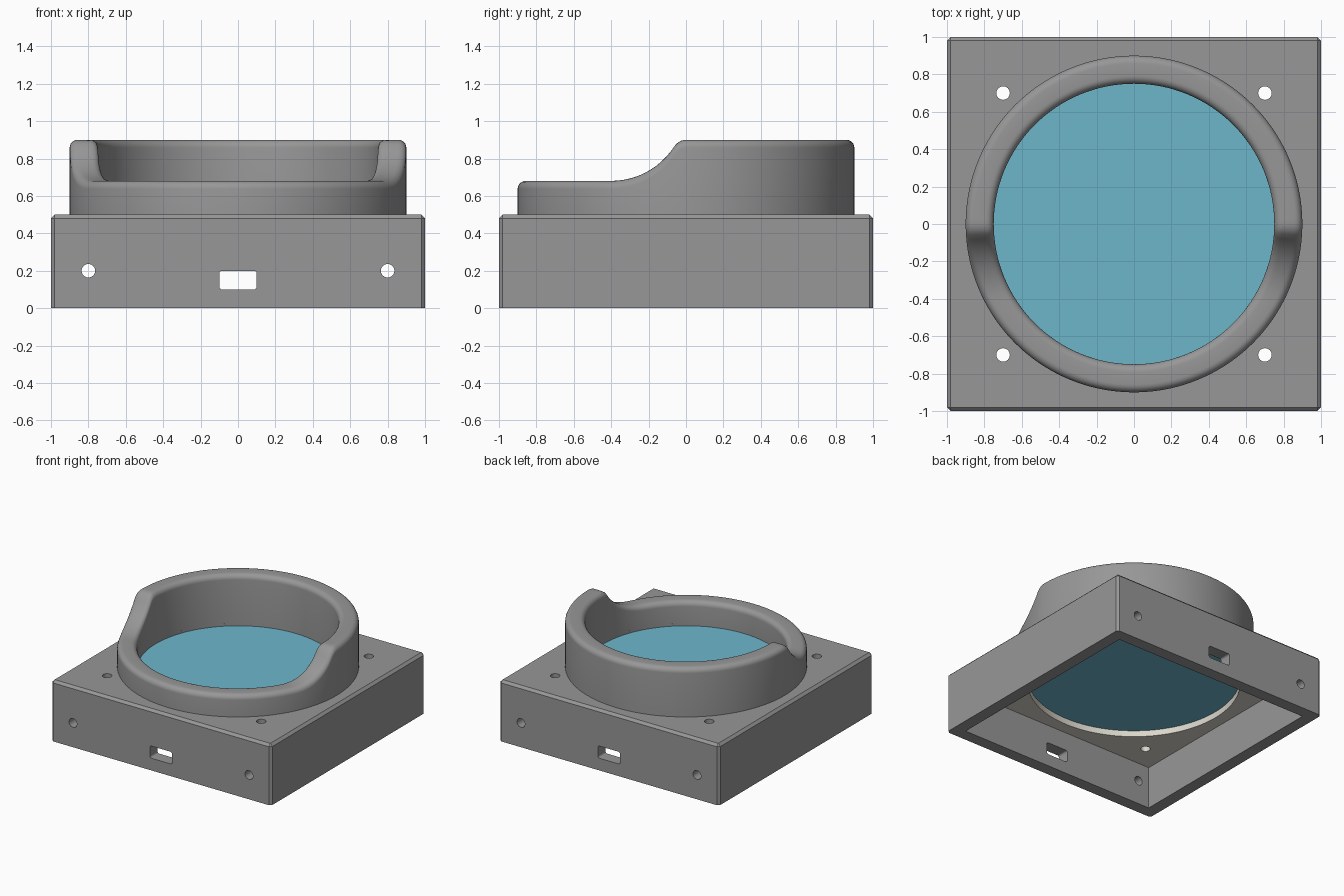
import bpy, bmesh, math

cube = bpy.data.objects.get("Cube")
if cube:
    bpy.data.objects.remove(cube, do_unlink=True)


def material(name, colour):
    m = bpy.data.materials.new(name)
    m.use_nodes = True
    m.diffuse_color = (*colour, 1)
    m.node_tree.nodes["Principled BSDF"].inputs["Base Color"].default_value = (*colour, 1)
    return m


grey = material("grey plastic", (0.31, 0.31, 0.31))
blue = material("blue glass", (0.155, 0.47, 0.60))
cream = material("cream board", (0.70, 0.68, 0.60))


def make(name, bm, mat):
    bmesh.ops.recalc_face_normals(bm, faces=bm.faces)
    mesh = bpy.data.meshes.new(name)
    bm.to_mesh(mesh)
    bm.free()
    mesh.materials.append(mat)
    obj = bpy.data.objects.new(name, mesh)
    bpy.context.collection.objects.link(obj)
    return obj


def box(name, half_x, half_y, low, high, mat, bevel=0, segments=1, pick=None):
    bm = bmesh.new()
    bmesh.ops.create_cube(bm, size=2)
    for v in bm.verts:
        v.co = (v.co.x * half_x, v.co.y * half_y, low if v.co.z < 0 else high)
    if bevel:
        edges = [e for e in bm.edges if pick(e)]
        bmesh.ops.bevel(bm, geom=edges, offset=bevel, segments=segments,
                        profile=0.5, affect='EDGES')
    return make(name, bm, mat)


def cylinder(name, radius, low, high, mat, x=0, y=0, sides=32, along_y=False):
    bm = bmesh.new()
    bmesh.ops.create_cone(bm, cap_ends=True, segments=sides, radius1=radius,
                          radius2=radius, depth=high - low)
    for v in bm.verts:
        h = v.co.z + (low + high) / 2
        v.co = (v.co.x + x, h, v.co.y + y) if along_y else (v.co.x + x, v.co.y + y, h)
    return make(name, bm, mat)


def cut(target, cutters):
    bpy.context.view_layer.objects.active = target
    for c in cutters:
        mod = target.modifiers.new("cut", 'BOOLEAN')
        mod.operation = 'DIFFERENCE'
        mod.solver = 'EXACT'
        mod.object = c
        bpy.ops.object.modifier_apply(modifier=mod.name)
        bpy.data.objects.remove(c, do_unlink=True)


def smooth(obj):
    bpy.ops.object.select_all(action='DESELECT')
    obj.select_set(True)
    bpy.context.view_layer.objects.active = obj
    bpy.ops.object.shade_smooth_by_angle(angle=math.radians(35))


def screw_holes():
    return [cylinder("screw_cutter", 0.036, 0.2, 0.7, grey, x, y)
            for x in (-0.7, 0.7) for y in (-0.7, 0.7)]


# Housing: open-bottomed box, chamfered except around its base
housing = box("housing", 1, 1, 0, 0.5, grey, 0.02,
              pick=lambda e: any(v.co.z > 0.1 for v in e.verts))
cutters = [box("cavity_cutter", 0.9, 0.9, -0.2, 0.4, grey),
           cylinder("seat_cutter", 0.8, 0.3, 0.48, grey, sides=128),
           cylinder("bore_cutter", 0.75, 0.3, 0.7, grey, sides=128),
           box("slot_cutter", 0.1, 1.2, 0.1, 0.2, grey, 0.015, 4,
               lambda e: abs(e.verts[0].co.y - e.verts[1].co.y) > 1)]
cutters += [cylinder("side_cutter", 0.036, -1.2, 1.2, grey, x, 0.2, along_y=True)
            for x in (-0.8, 0.8)]
cut(housing, cutters + screw_holes())
smooth(housing)

# Board under the ceiling, with a round opening
board = box("board", 0.9, 0.9, 0.35, 0.4, cream)
cut(board, [cylinder("opening_cutter", 0.8, 0.2, 0.6, cream, sides=128)] + screw_holes())
smooth(board)

# Glass disc
smooth(cylinder("glass_disc", 0.8, 0.4, 0.48, blue, sides=128))


# Collar: ring whose top swoops down towards the front
LOW, HIGH, ARC, CREST = 0.68, 0.9, 0.4, 0.0736


def collar_top(y):
    if y >= 0:
        return HIGH
    if y <= -ARC:
        return LOW
    if y > -0.062:
        return HIGH - CREST + math.sqrt(CREST ** 2 - y ** 2)
    return LOW + ARC - math.sqrt(ARC ** 2 - (y + ARC) ** 2)


OUTER, INNER, FILLET, STEPS, TURNS = 0.9, 0.75, 0.042, 6, 192
section = []
for i in range(STEPS + 1):
    t = math.pi / 2 * i / STEPS
    section.append((OUTER - FILLET * (1 - math.cos(t)), FILLET * (1 - math.sin(t))))
section += [(OUTER + INNER - r, d) for r, d in reversed(section)]

bm = bmesh.new()
rings = []
for k in range(TURNS):
    a = 2 * math.pi * k / TURNS
    c, s = math.cos(a), math.sin(a)
    ring = [bm.verts.new((OUTER * c, OUTER * s, 0.49))]
    ring += [bm.verts.new((r * c, r * s, collar_top(r * s) - d)) for r, d in section]
    ring.append(bm.verts.new((INNER * c, INNER * s, 0.49)))
    rings.append(ring)
for k in range(TURNS):
    p, q = rings[k], rings[(k + 1) % TURNS]
    for j in range(len(p)):
        n = (j + 1) % len(p)
        bm.faces.new((p[j], q[j], q[n], p[n]))
smooth(make("collar", bm, grey))
